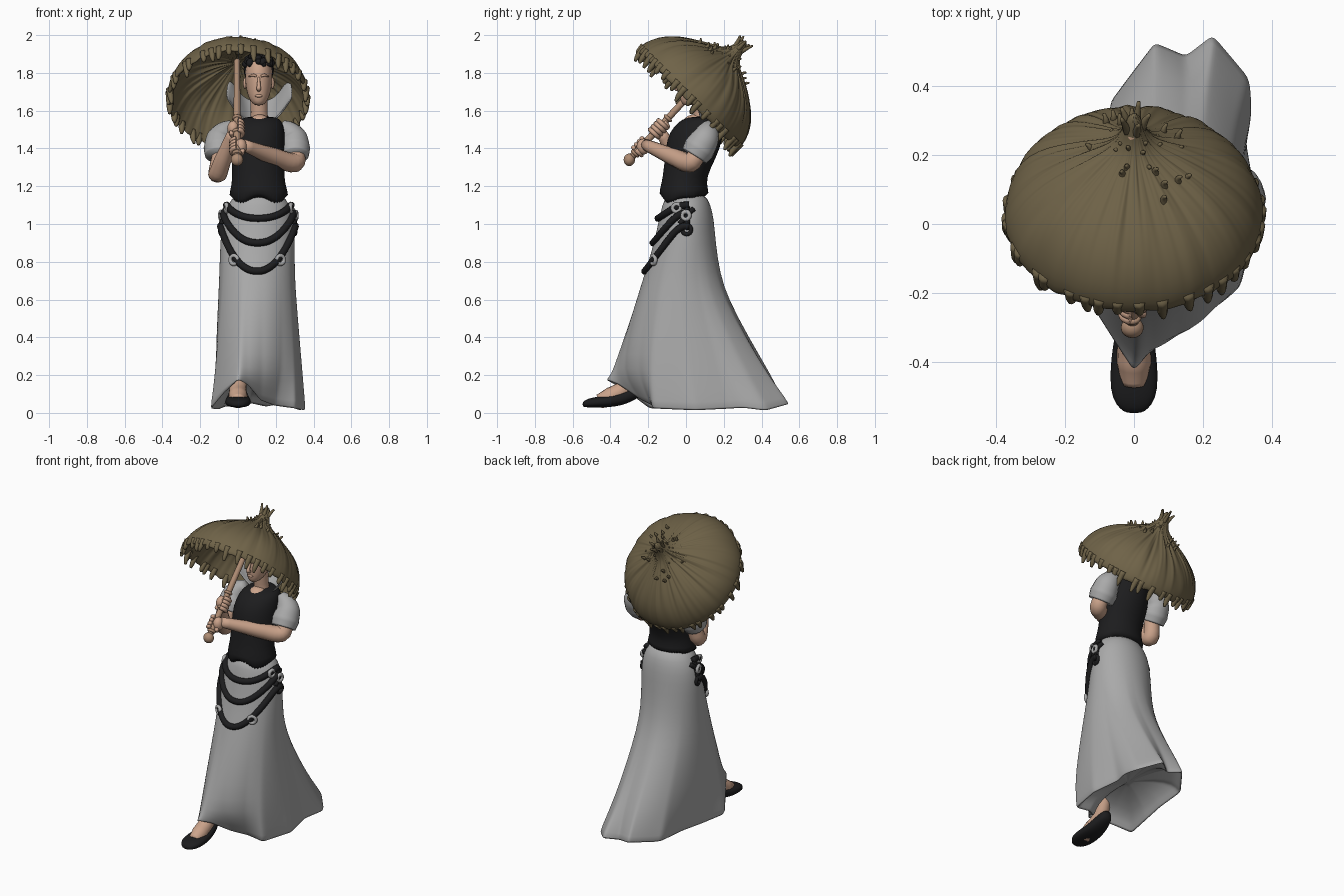
import bpy, math, random
from mathutils import Vector, noise

if "Cube" in bpy.data.objects:
    bpy.data.objects.remove(bpy.data.objects["Cube"])

random.seed(4)
V = Vector
TAU = 2 * math.pi


def material(name, rgb):
    m = bpy.data.materials.new(name)
    m.diffuse_color = (*rgb, 1)
    m.use_nodes = True
    m.node_tree.nodes["Principled BSDF"].inputs["Base Color"].default_value = m.diffuse_color
    return m


CLOTH = material("pale grey cloth", (0.40, 0.40, 0.40))
BLACK = material("black", (0.012, 0.012, 0.013))
SKIN = material("skin", (0.60, 0.37, 0.26))
STRAW = material("brown thatch", (0.16, 0.125, 0.065))
WOOD = material("light wood", (0.42, 0.26, 0.17))
METAL = material("grey metal", (0.40, 0.40, 0.40))


def build(name, verts, faces, mat, sub=0, thick=0):
    me = bpy.data.meshes.new(name)
    me.from_pydata([tuple(v) for v in verts], [], faces)
    me.materials.append(mat)
    for p in me.polygons:
        p.use_smooth = True
    ob = bpy.data.objects.new(name, me)
    bpy.context.collection.objects.link(ob)
    if thick:
        mod = ob.modifiers.new("thickness", 'SOLIDIFY')
        mod.thickness = thick
        mod.offset = 0
    if sub:
        mod = ob.modifiers.new("smooth", 'SUBSURF')
        mod.levels = mod.render_levels = sub
    return ob


def loft(name, rings, mat, sub=0, thick=0, caps=True, closed=True):
    n = len(rings[0])
    verts = [v for r in rings for v in r]
    faces = [(k * n + i, k * n + (i + 1) % n, (k + 1) * n + (i + 1) % n, (k + 1) * n + i)
             for k in range(len(rings) - 1) for i in range(n if closed else n - 1)]
    if caps:
        faces.append(tuple(reversed(range(n))))
        faces.append(tuple(range(len(verts) - n, len(verts))))
    return build(name, verts, faces, mat, sub, thick)


def tube(name, pts, radii, mat, n=12, steps=5):
    """Round tube through smoothed points with a radius at each."""
    P = [V(p) for p in pts]
    P = [2 * P[0] - P[1]] + P + [2 * P[-1] - P[-2]]
    path, rad = [], []
    for i in range(1, len(P) - 2):
        a, b, c, d = P[i - 1:i + 3]
        for s in range(steps + (i == len(P) - 3)):
            t = s / steps
            path.append(0.5 * (2 * b + (c - a) * t + (2 * a - 5 * b + 4 * c - d) * t * t
                               + (3 * b - a - 3 * c + d) * t ** 3))
            rad.append(radii[i - 1] * (1 - t) + radii[i] * t)
    rings, side, old = [], None, None
    for i, p in enumerate(path):
        tan = (path[min(i + 1, len(path) - 1)] - path[max(i - 1, 0)]).normalized()
        side = old.rotation_difference(tan) @ side if old else tan.orthogonal().normalized()
        old, other = tan, tan.cross(side)
        rings.append([p + rad[i] * (side * math.cos(TAU * k / n) + other * math.sin(TAU * k / n)) for k in range(n)])
    return loft(name, rings, mat)


def ball(name, c, r, mat, n=20, m=12):
    rings = [[V((c[0] + r[0] * math.sin(b) * math.cos(TAU * k / n), c[1] + r[1] * math.sin(b) * math.sin(TAU * k / n),
                 c[2] - r[2] * math.cos(b))) for k in range(n)]
             for b in [math.pi * (j + 0.15) / (m + 0.3) for j in range(m + 1)]]
    return loft(name, rings, mat)


def ellipse(z, cx, rx, front, back, n=48):
    return [V((cx + rx * math.sin(TAU * k / n), (front + back) / 2 - (back - front) / 2 * math.cos(TAU * k / n), z))
            for k in range(n)]


# Skirt: ellipses that blend into a wavy trailing hem
HEM = [(0, -.435, .175), (.05, -.36, .145), (.12, -.24, .06), (.2, -.18, .03), (.31, -.18, .015), (.36, .05, .005),
       (.325, .25, .015), (.345, .31, .02), (.34, .43, .003), (.23, .56, .04), (.15, .495, .025), (.06, .535, .045),
       (-.04, .4, .025), (-.07, .36, .025), (-.085, .15, .02), (-.11, -.02, .01), (-.15, -.2, .015), (-.08, -.31, .1)]
angles = [math.atan2((x - .1) / .235, -(y - .05) / .47) for x, y, z in HEM]
angles = [a if i < 3 or a > 0 else a + TAU for i, a in enumerate(angles)]
angles.append(angles[0] + TAU)


def hem(a):
    if a > angles[-1]:
        a -= TAU
    i = max(j for j in range(len(HEM)) if angles[j] <= a + 1e-9)
    t = (a - angles[i]) / (angles[i + 1] - angles[i])
    return V(HEM[i]).lerp(V(HEM[(i + 1) % len(HEM)]), t)


SKIRT = [(1.17, .11, .12, -.1, .1, 0), (1.1, .11, .165, -.125, .13, 0), (1.03, .107, .19, -.142, .147, 0),
         (.9, .103, .197, -.168, .157, 0), (.74, .1, .198, -.215, .168, .03), (.6, .1, .205, -.258, .203, .07),
         (.4, .1, .217, -.325, .285, .2), (.22, .102, .228, -.395, .385, .38)]
N = 108
edge = [hem(TAU * k / N) for k in range(N)]
rings = []
for z, cx, rx, f, b, w in SKIRT:
    rings.append([V((*p.lerp(h, w).xy, z)) for p, h in zip(ellipse(z, cx, rx, f, b, N), edge)])
rings.append([p.lerp(h, .55) for p, h in zip(rings[-1], edge)])
rings.append(edge)
mid = V((.1, .06, .03))
for s, up in ((.95, .01), (.85, .07), (.5, .12), (.05, .14)):   # hollow underside
    rings.append([mid.lerp(h, s) + V((0, 0, up)) for h in edge])
loft("skirt", rings, CLOTH, sub=1)


# Belts draped on the skirt, with rings
def on_skirt(a, z, off):
    for p, q in zip(SKIRT, SKIRT[1:]):
        if p[0] >= z >= q[0]:
            t = (p[0] - z) / (p[0] - q[0])
            _, cx, rx, f, b, _ = [u + (v - u) * t for u, v in zip(p, q)]
            return V((cx + (rx + off) * math.sin(a), (f + b) / 2 - ((b - f) / 2 + off) * math.cos(a), z))


def ring(name, c, normal, R, r, mat):
    bpy.ops.mesh.primitive_torus_add(major_radius=R, minor_radius=r, major_segments=24, minor_segments=8, location=c,
                                     rotation=V(normal).to_track_quat('Z', 'Y').to_euler())
    ob = bpy.context.object
    ob.name = name
    ob.data.materials.append(mat)
    bpy.ops.object.shade_smooth()


for i, (low, high) in enumerate([(1.03, 1.1), (.9, 1.06), (.75, .99)]):
    path = [on_skirt(a, low + (high - low) * abs(math.sin(a)) ** 2.2, .006)
            for a in [math.radians(-96 + 12 * k) for k in range(17)]]
    tube(f"belt_{i}", path, [.019] * 17, BLACK, 10, 3)
for s in (-1, 1):
    p = on_skirt(s * .62, .81, .014)
    ring("belt_ring", p, (s * .55, -1, 0), .022, .011, METAL)
    for z, a, R in ((1.085, 1.2, .02), (1.045, 1.55, .02), (.97, 1.6, .024)):
        ring("hip_ring", on_skirt(s * a, z, .014 if z > 1 else .002), (s, -.2, 0), R, .011, METAL if z > 1 else BLACK)
    tube("hip_strap", [on_skirt(s * 1.6, z, .002) for z in (1.09, 1.05, .99)], [.015] * 3, BLACK, 8)
    tube("hip_buckle", [on_skirt(s * a, z, .004) for a, z in ((1.85, 1.08), (1.6, 1.05), (1.35, 1.0))],
         [.014] * 3, BLACK, 8)

# Bodice with a pointed lower edge
rows = [(1.13, .11, .172, -.15, .132), (1.18, .11, .148, -.138, .114), (1.25, .107, .136, -.122, .106),
        (1.35, .107, .14, -.112, .16), (1.45, .108, .142, -.102, .195), (1.52, .115, .127, -.065, .2),
        (1.557, .12, .105, -.015, .18), (1.57, .12, .06, .03, .15)]
rings = [ellipse(*r) for r in rows]
for k, p in enumerate(rings[0]):
    a = abs((k / 48 * TAU + math.pi) % TAU - math.pi)
    p.z = 1.145 - .075 * math.exp(-((a - .75) / .4) ** 2) - (.02 if 1 < a < 2.2 else 0)
loft("bodice", rings, BLACK, sub=1)
ball("neckline", (.115, .045, 1.535), (.055, .06, .045), SKIN)
tube("neck", [(.115, .09, 1.5), (.112, .085, 1.58), (.11, .075, 1.68)], [.055, .045, .046], SKIN, 16)

# Standing collar, high at the sides and open at the front
rows = []
for j in range(5):
    t = j / 4
    row = []
    for k in range(25):
        a = math.radians(70 + 220 * k / 24)
        top = .1 + .11 * math.exp(-((abs(a - math.pi) - 1.1) / .5) ** 2)
        R = .08 + .095 * t ** .8
        row.append(V((.113 + R * math.sin(a), .1 - R * .8 * math.cos(a), 1.55 + top * t)))
    rows.append(row)
loft("collar", rows, CLOTH, sub=1, thick=.01, caps=False, closed=False)

# Head, face and curly hair
loft("head", [ellipse(z, .11, rx, cy - ry, cy + ry, 24) for z, cy, rx, ry in
              [(1.627, .012, .022, .026), (1.65, .03, .045, .06), (1.69, .05, .062, .084), (1.74, .06, .071, .095),
               (1.8, .065, .073, .098), (1.85, .07, .066, .088), (1.89, .07, .04, .055)]], SKIN, sub=1)
tube("nose", [(.11, -.028, 1.775), (.11, -.043, 1.74), (.11, -.05, 1.718), (.11, -.03, 1.708)],
     [.007, .009, .013, .009], SKIN, 10)
ball("lips", (.11, -.028, 1.678), (.02, .01, .008), SKIN)
for s in (-1, 1):
    ball("ear", (.11 + s * .073, .075, 1.745), (.01, .018, .03), SKIN)
    tube("brow", [(.11 + s * x, y, z) for x, y, z in ((.012, -.03, 1.782), (.03, -.027, 1.788), (.052, -.008, 1.782))],
         [.006, .008, .004], SKIN, 8)
ball("hair", (.11, .1, 1.82), (.08, .088, .095), BLACK)
for i in range(90):
    a, e = random.uniform(0, TAU), random.uniform(.2, 1.5)
    c = V((.11 + .074 * math.cos(e) * math.sin(a), .075 - .095 * math.cos(e) * math.cos(a), 1.825 + .078 * math.sin(e)))
    r = random.uniform(.013, .02)
    ball("hair_curl", c, (r, r, r), BLACK, 10, 6)

# Parasol shaft, pommel and hands
AX = V((0, .68, .733)).normalized()
BASE = V((-.005, -.3, 1.34))
tube("parasol_shaft", [BASE, BASE + AX * .4, BASE + AX * .82], [.019, .018, .014], WOOD, 14)
ball("pommel", BASE, (.033, .03, .033), WOOD)
for d in (.045, .2, .245, .3):
    ring("shaft_ring", BASE + AX * d, AX, .018, .009, WOOD)


def fist(name, d, s):
    c = BASE + AX * d
    e1, e2 = V((s, 0, 0)), AX.cross(V((1, 0, 0)))
    ball(name + "_palm", c + V((s * .02, .01, 0)), (.032, .036, .042), SKIN)
    for i in range(4):
        o = c + AX * (i - 1.5) * .022
        pts = [o + .03 * (e1 * math.cos(a) + e2 * math.sin(a)) for a in [k * .6 - .3 for k in range(9)]]
        tube(name + "_finger", pts, [.0125] * 9, SKIN, 8, 2)
    tube(name + "_thumb", [c + e1 * .03, c + AX * .04 + e2 * .03, c + AX * .05 - e1 * .02], [.015, .013, .01], SKIN, 8)


fist("upper_hand", .225, -1)
fist("lower_hand", .095, 1)

# Arms and puffed sleeves
tube("right_forearm", [(-.09, .06, 1.38), (-.108, .025, 1.265), (-.08, -.045, 1.34), (-.025, -.135, 1.49)],
     [.045, .05, .045, .028], SKIN, 14)
tube("left_forearm", [(.3, .07, 1.4), (.3, .025, 1.325), (.19, -.065, 1.355), (.025, -.215, 1.42)],
     [.045, .052, .048, .03], SKIN, 14)
for s in (-1, 1):
    tube("sleeve", [(.1 + s * x, y, z) for x, y, z in
                    ((.125, .12, 1.52), (.165, .115, 1.49), (.193, .1, 1.45), (.198, .07, 1.4), (.2, .045, 1.36))],
         [.035, .058, .075, .084, .075], CLOTH, 20)

# Thatched canopy: wavy lathe around a tilted axis
HUB = V((0, .016, 1.667))
UP = V((0, 1, 1)).normalized()
DN = V((0, 1, -1)).normalized()


def canopy(r, a, h):
    return HUB + V((r * math.cos(a), 0, 0)) + DN * (r * math.sin(a)) + UP * h


PROFILE = [(.006, .425), (.02, .41), (.03, .37), (.05, .325), (.085, .297), (.135, .272), (.2, .238), (.265, .197),
           (.325, .14), (.362, .075), (.376, .02), (.372, -.012), (.36, -.018), (.345, .03), (.305, .115), (.25, .172),
           (.17, .215), (.08, .25), (.01, .265)]
rings = []
for r, h in PROFILE:
    ring_pts = []
    for k in range(180):
        a = TAU * k / 180
        n1 = noise.noise(V((math.cos(a) * 9, math.sin(a) * 9, r * 5)))
        n2 = noise.noise(V((math.cos(a) * 3, math.sin(a) * 3, r * 6 + 4)))
        n3 = noise.noise(V((math.cos(a) * 20, math.sin(a) * 20, r * 3)))
        ring_pts.append(canopy(r * (1 + .015 * n2), a, h + min(1, r * 8) * (.01 * n1 + .006 * n2 + .008 * n3)))
    rings.append(ring_pts)
loft("parasol_canopy", rings, STRAW, sub=1)

# Ragged drips along the rim, thorns and curls round the peak
for i in range(38):
    a = TAU * (i + random.uniform(-.35, .35)) / 38
    p = canopy(.364, a, -.005)
    size = .02 + .04 * random.random()
    d = -UP * .8 + V((random.uniform(-.2, .2), 0, -.3))
    tube("rim_drip", [p + UP * .03, p + d * size * .5, p + d * size + V((0, 0, -.005))], [.02, .015, .007], STRAW, 8, 3)
for i in range(24):
    a, r = random.uniform(0, TAU), .04 + .15 * random.random() ** 1.6
    h = .335 - .5 * r
    p, out = canopy(r, a, h - .015), canopy(1, a, 0) - HUB
    L = random.uniform(.025, .05)
    tube("thorn", [p, p + UP * L * .6, p + UP * L + out * .012], [.012, .009, .004], STRAW, 8, 3)
for i in range(5):
    a = TAU * i / 5
    p = canopy(.02, a, .36)
    tube("peak_curl", [p, canopy(.032, a, .4), canopy(.045, a, .425 + .01 * (i % 2))], [.014, .01, .005], STRAW, 8, 3)

# Front foot in a flat shoe
rings = [[V((rx * math.cos(TAU * k / 20), y, (lo + hi) / 2 + (hi - lo) / 2 * math.copysign(
    abs(math.sin(TAU * k / 20)) ** .7, math.sin(TAU * k / 20)))) for k in range(20)] for y, rx, lo, hi in
    [(-.548, .02, .035, .055), (-.535, .042, .03, .068), (-.505, .064, .028, .08), (-.45, .071, .028, .088),
     (-.38, .066, .032, .095), (-.32, .056, .045, .118), (-.27, .046, .07, .14), (-.235, .025, .09, .15)]]
loft("shoe", rings, BLACK, sub=1)
tube("foot", [(0, -.46, .06), (0, -.4, .085), (0, -.33, .125), (.01, -.27, .2), (.03, -.2, .38)],
     [.038, .05, .046, .04, .05], SKIN, 16)
